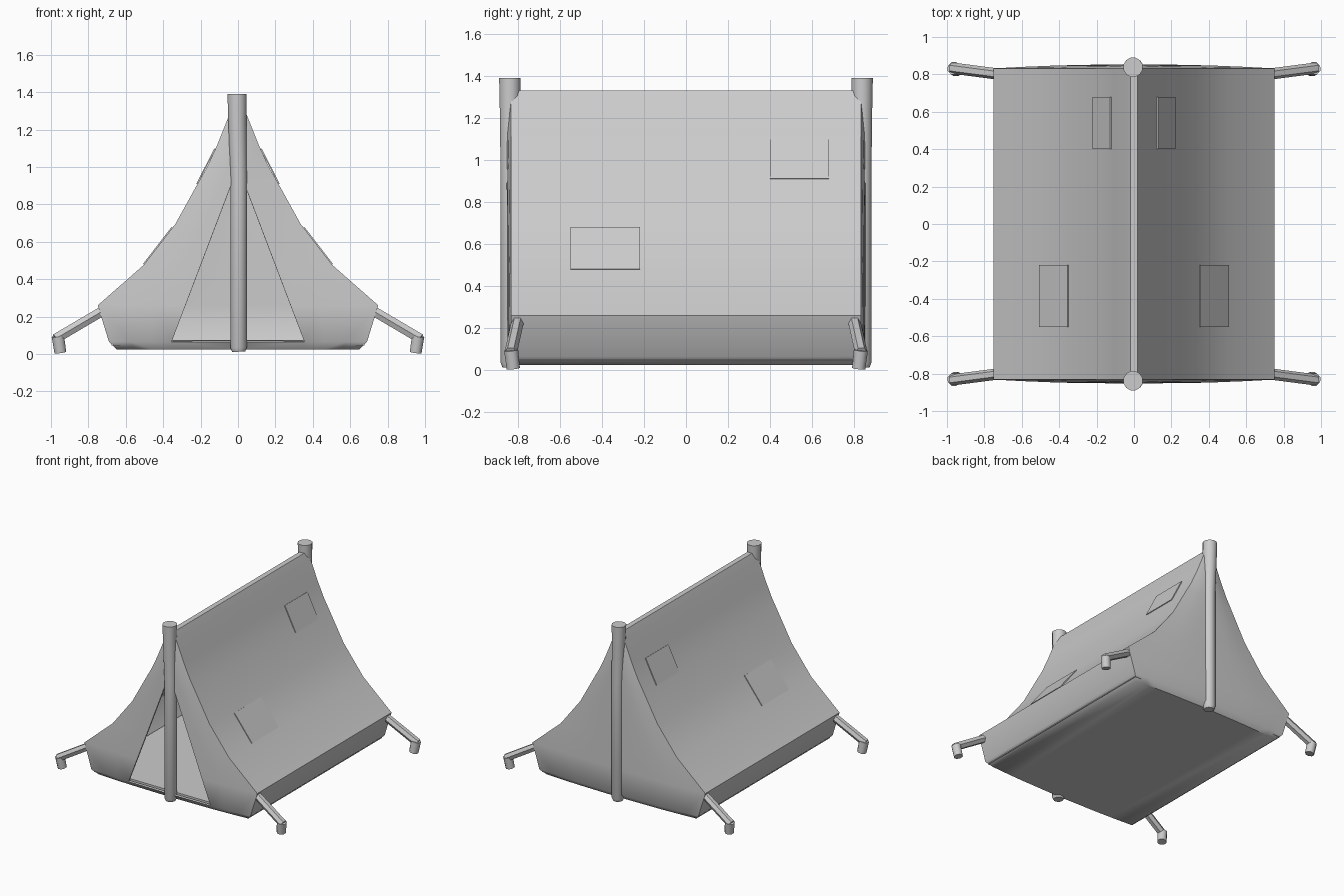
import bpy, bmesh, math
from mathutils import Vector

if "Cube" in bpy.data.objects:
    bpy.data.objects.remove(bpy.data.objects["Cube"])

canvas = bpy.data.materials.new("light grey")
canvas.diffuse_color = (0.6, 0.6, 0.6, 1)
canvas.use_nodes = True
canvas.node_tree.nodes["Principled BSDF"].inputs["Base Color"].default_value = canvas.diffuse_color


def finish(name, bm, angle=50, thickness=0):
    bmesh.ops.recalc_face_normals(bm, faces=bm.faces)
    mesh = bpy.data.meshes.new(name)
    bm.to_mesh(mesh)
    bm.free()
    mesh.materials.append(canvas)
    ob = bpy.data.objects.new(name, mesh)
    bpy.context.collection.objects.link(ob)
    bpy.ops.object.select_all(action='DESELECT')
    ob.select_set(True)
    bpy.context.view_layer.objects.active = ob
    if thickness:
        mod = ob.modifiers.new("thickness", 'SOLIDIFY')
        mod.thickness = thickness
        mod.offset = -1
        bpy.ops.object.modifier_apply(modifier=mod.name)
    bpy.ops.object.shade_smooth_by_angle(angle=math.radians(angle))
    return ob


def tube(name, points, radii, sides):
    """Round bar through a few points, capped at both ends."""
    bm = bmesh.new()
    pts = [Vector(p) for p in points]
    axis = (pts[-1] - pts[0]).normalized()
    side = axis.cross(Vector((0, 1, 0))).normalized()
    other = axis.cross(side)
    rings = []
    for p, r in zip(pts, radii):
        angles = [2 * math.pi * (k + 0.5) / sides for k in range(sides)]
        rings.append([bm.verts.new(p + r * (math.cos(a) * side + math.sin(a) * other)) for a in angles])
    for a, b in zip(rings, rings[1:]):
        for k in range(sides):
            n = (k + 1) % sides
            bm.faces.new((a[k], a[n], b[n], b[k]))
    bm.faces.new(rings[0])
    bm.faces.new(rings[-1])
    return finish(name, bm)


# Tent canvas: half width and height at each level, bottom to ridge
PROFILE = [(0.65, 0.025), (0.69, 0.065), (0.75, 0.26), (0.505, 0.475), (0.335, 0.695),
           (0.205, 0.93), (0.165, 1.0), (0.11, 1.12), (0.05, 1.27), (0.02, 1.33)]
SILL, APEX, DOOR = 1, 6, 0.355
bm = bmesh.new()
cache = {}


def vert(co):
    key = tuple(round(c, 4) for c in co)
    if key not in cache:
        cache[key] = bm.verts.new(co)
    return cache[key]


def face(corners):
    vs = list(dict.fromkeys(vert(c) for c in corners))
    if len(vs) > 2:
        bm.faces.new(vs)


def row(i, side, end):
    """Points across half a gable at level i, from the middle outwards."""
    w, z = PROFILE[i]
    t = (z - PROFILE[SILL][1]) / (PROFILE[APEX][1] - PROFILE[SILL][1])
    d = DOOR * min(1, max(0, 1 - t))
    xs = [0, d, d + (w - d) / 3, d + (w - d) * 2 / 3, w]
    depth = 0.80 if i == 0 else 0.832
    bulge = 0.022 if z < 1.2 else 0.008
    return [(side * x, end * (depth + bulge * (1 - (x / w) ** 2)), z) for x in xs]


last = len(PROFILE) - 1
for side in (-1, 1):
    for i in range(last):
        # gables, with the doorway left open in the front one
        for end in (-1, 1):
            a, b = row(i, side, end), row(i + 1, side, end)
            for c in range(4):
                if end == -1 and c == 0 and SILL <= i < APEX:
                    continue
                face((a[c], a[c + 1], b[c + 1], b[c]))
        # roof and side walls
        face((row(i, side, -1)[-1], row(i, side, 1)[-1],
              row(i + 1, side, 1)[-1], row(i + 1, side, -1)[-1]))
    # floor and ridge
    for i in (0, last):
        a, b = row(i, side, -1), row(i, side, 1)
        for c in range(4):
            face((a[c], a[c + 1], b[c + 1], b[c]))
finish("tent_canvas", bm, 50, 0.012)

# Groundsheet inside
bm = bmesh.new()
bmesh.ops.create_cube(bm, size=1)
for v in bm.verts:
    v.co = (v.co.x * 1.35, v.co.y * 1.64, 0.06 + v.co.z * 0.03)
finish("groundsheet", bm)


# Flat patches sewn on the roof
def patch(name, side, low, high, y0, y1):
    bm = bmesh.new()
    normal = Vector((high[1] - low[1], 0, low[0] - high[0])).normalized()
    layers = []
    for lift in (-0.001, 0.006):
        ring = []
        for (x, z), y in ((low, y0), (low, y1), (high, y1), (high, y0)):
            p = Vector((x, y, z)) + normal * lift
            ring.append(bm.verts.new((side * p.x, p.y, p.z)))
        layers.append(ring)
        bm.faces.new(ring)
    for k in range(4):
        n = (k + 1) % 4
        bm.faces.new((layers[0][k], layers[0][n], layers[1][n], layers[1][k]))
    finish(name, bm, 30)


for side, label in ((-1, "left"), (1, "right")):
    patch(label + "_lower_patch", side, (0.503, 0.478), (0.35, 0.676), -0.55, -0.22)
    patch(label + "_upper_patch", side, (0.217, 0.908), (0.122, 1.095), 0.40, 0.68)

# Poles, guy bars and pegs at each end
for end, label in ((-1, "front"), (1, "back")):
    y = end * 0.838
    tube(label + "_pole",
         [(0.003, y, 0.012), (0.003, y, 0.035), (0.004, y, 0.95), (-0.004, y, 1.25), (-0.005, y, 1.39)],
         [0.036, 0.046, 0.046, 0.05, 0.053], 12)
    for side, hand in ((-1, "left"), (1, "right")):
        tube(f"{label}_{hand}_guy_bar",
             [(side * 0.715, end * 0.80, 0.235), (side * 0.975, end * 0.834, 0.082)],
             [0.03, 0.03], 6)
        tube(f"{label}_{hand}_peg",
             [(side * 0.95, end * 0.822, 0.008), (side * 0.963, end * 0.832, 0.095)],
             [0.034, 0.036], 8)
